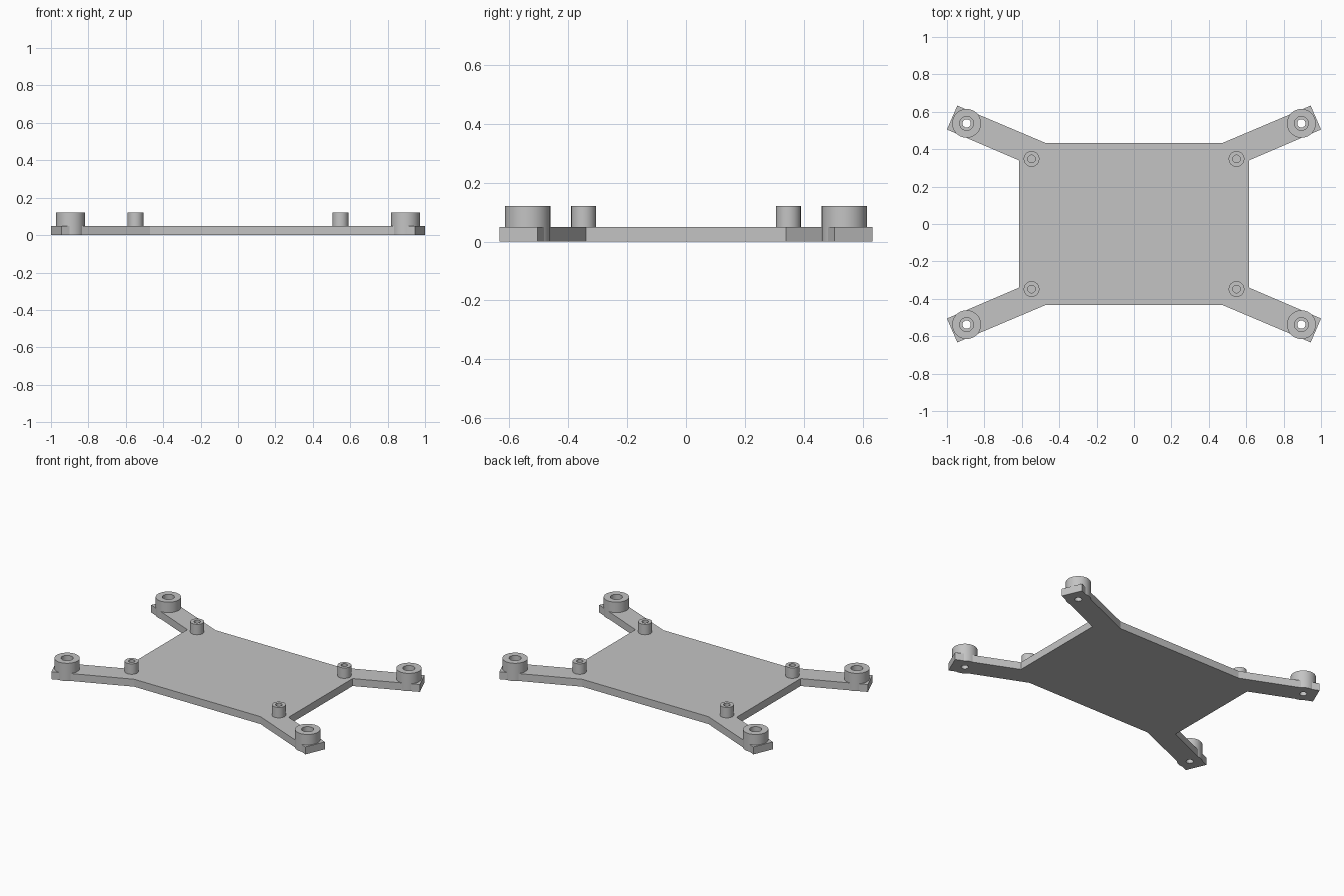
import bpy, bmesh, math

cube = bpy.data.objects.get("Cube")
if cube:
    bpy.data.objects.remove(cube, do_unlink=True)

PLATE_H, BOSS_H = 0.05, 0.12
BOSS_X, BOSS_Y, BOSS_R = 0.895, 0.538, 0.077
POST_X, POST_Y, POST_R = 0.548, 0.348, 0.042
CORNERS = [("front_right", -1, -1), ("front_left", 1, -1),
           ("back_left", 1, 1), ("back_right", -1, 1)]

grey = bpy.data.materials.new("light_grey")
grey.use_nodes = True
colour = (0.55, 0.55, 0.55, 1)
grey.diffuse_color = colour
grey.node_tree.nodes["Principled BSDF"].inputs["Base Color"].default_value = colour


def finish(name, bm, location=(0, 0, 0)):
    bmesh.ops.recalc_face_normals(bm, faces=bm.faces)
    mesh = bpy.data.meshes.new(name)
    bm.to_mesh(mesh)
    bm.free()
    mesh.materials.append(grey)
    obj = bpy.data.objects.new(name, mesh)
    obj.location = location
    bpy.context.collection.objects.link(obj)
    return obj


def lathe(name, profile, location, closed):
    """Spin an (r, z) profile around the z axis."""
    bm = bmesh.new()
    verts = [bm.verts.new((r, 0, z)) for r, z in profile]
    edges = [bm.edges.new(pair) for pair in zip(verts, verts[1:])]
    if closed:
        edges.append(bm.edges.new((verts[-1], verts[0])))
    bmesh.ops.spin(bm, geom=verts + edges, cent=(0, 0, 0), axis=(0, 0, 1),
                   angle=math.tau, steps=64, use_merge=True)
    bmesh.ops.remove_doubles(bm, verts=bm.verts, dist=0.0001)
    obj = finish(name, bm, location)
    bpy.ops.object.select_all(action="DESELECT")
    obj.select_set(True)
    bpy.context.view_layer.objects.active = obj
    bpy.ops.object.shade_smooth_by_angle(angle=math.radians(30))
    return obj


# Flat plate with four diagonal arms, one quarter outline mirrored round
quarter = [(0.615, 0.34), (1.0, 0.505), (0.945, 0.633), (0.47, 0.432)]
outline = []
for _, sx, sy in CORNERS:
    points = quarter if sx * sy > 0 else quarter[::-1]
    outline += [(sx * x, sy * y, 0) for x, y in points]
bm = bmesh.new()
face = bm.faces.new([bm.verts.new(p) for p in outline])
top = bmesh.ops.extrude_face_region(bm, geom=[face])["geom"]
bmesh.ops.translate(bm, vec=(0, 0, PLATE_H),
                    verts=[v for v in top if isinstance(v, bmesh.types.BMVert)])
plate = finish("plate_with_arms", bm)

# Seats in the arms for the large bosses
bm = bmesh.new()
for _, sx, sy in CORNERS:
    made = bmesh.ops.create_cone(bm, cap_ends=True, segments=64, radius1=0.055,
                                 radius2=0.055, depth=0.4)
    bmesh.ops.translate(bm, vec=(sx * BOSS_X, sy * BOSS_Y, 0), verts=made["verts"])
cutter = finish("boss_seat_cutter", bm)
cutter.hide_render = True
cutter.hide_viewport = True
cut = plate.modifiers.new("boss_seats", "BOOLEAN")
cut.operation = "DIFFERENCE"
cut.solver = "EXACT"
cut.object = cutter
bpy.context.view_layer.update()
depsgraph = bpy.context.evaluated_depsgraph_get()
cut_mesh = bpy.data.meshes.new_from_object(plate.evaluated_get(depsgraph))
plate.modifiers.clear()
plate.data = cut_mesh
bpy.data.objects.remove(cutter, do_unlink=True)

# Counterbored arm bosses and blind-holed standoff posts
boss_profile = [(0.022, 0), (BOSS_R, 0), (BOSS_R, BOSS_H), (0.037, BOSS_H),
                (0.037, PLATE_H), (0.022, PLATE_H)]
post_profile = [(POST_R, PLATE_H), (POST_R, BOSS_H), (0.02, BOSS_H),
                (0.02, PLATE_H + 0.002), (0, PLATE_H + 0.002)]
for corner, sx, sy in CORNERS:
    lathe(corner + "_arm_boss", boss_profile, (sx * BOSS_X, sy * BOSS_Y, 0), True)
    lathe(corner + "_standoff_post", post_profile, (sx * POST_X, sy * POST_Y, 0), False)
